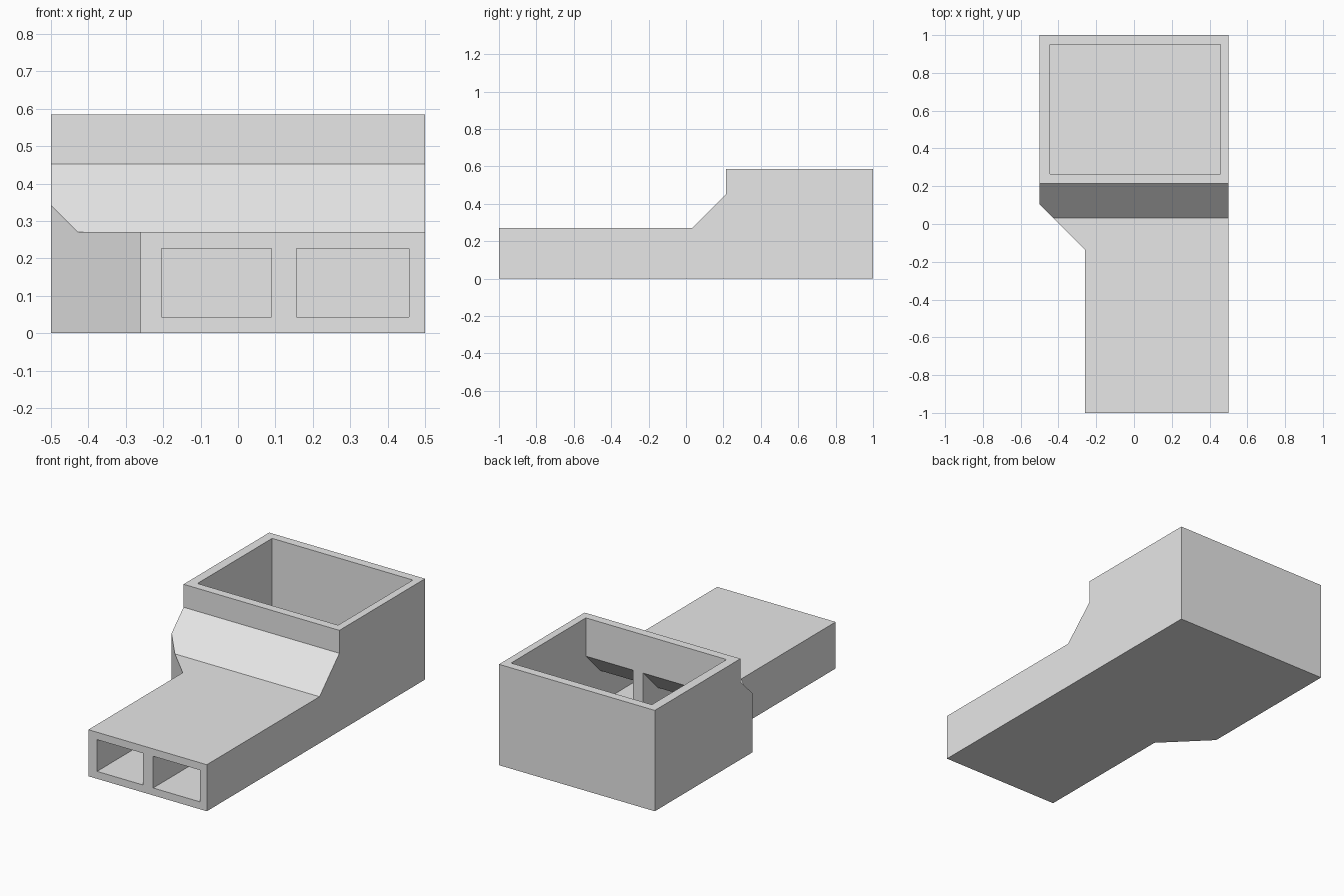
import bpy, bmesh
from mathutils import Vector

default = bpy.data.objects.get("Cube")
if default:
    bpy.data.objects.remove(default, do_unlink=True)

grey = bpy.data.materials.new("plain_grey")
grey.use_nodes = True
grey.diffuse_color = (0.8, 0.8, 0.8, 1)
grey.node_tree.nodes["Principled BSDF"].inputs["Base Color"].default_value = (0.8, 0.8, 0.8, 1)


def prism(name, profile, axis, low, high):
    """Extrude a flat profile along x (points are y, z) or z (points are x, y)."""
    bm = bmesh.new()
    place = (lambda a, b: (low, a, b)) if axis == "x" else (lambda a, b: (a, b, low))
    face = bm.faces.new([bm.verts.new(place(a, b)) for a, b in profile])
    ext = bmesh.ops.extrude_face_region(bm, geom=[face])
    step = Vector((high - low, 0, 0) if axis == "x" else (0, 0, high - low))
    bmesh.ops.translate(bm, vec=step, verts=[v for v in ext["geom"] if isinstance(v, bmesh.types.BMVert)])
    bmesh.ops.recalc_face_normals(bm, faces=bm.faces)
    mesh = bpy.data.meshes.new(name)
    bm.to_mesh(mesh)
    bm.free()
    mesh.materials.append(grey)
    obj = bpy.data.objects.new(name, mesh)
    bpy.context.collection.objects.link(obj)
    return obj


def carve(obj, cutter):
    """Subtract the cutter from the object and discard it."""
    mod = obj.modifiers.new("carve", "BOOLEAN")
    mod.operation, mod.solver, mod.object = "DIFFERENCE", "EXACT", cutter
    cutter.hide_render = True
    graph = bpy.context.evaluated_depsgraph_get()
    obj.data = bpy.data.meshes.new_from_object(obj.evaluated_get(graph))
    obj.modifiers.clear()
    bpy.data.objects.remove(cutter, do_unlink=True)


def notch(name, x, y):
    """Side recess along the neck, ending in a 45 degree shoulder at (x, y)."""
    reach = 0.4
    return prism(name, [(x, -1.4), (x, y), (x - reach, y + reach), (x - reach, -1.4)], "z", -0.3, 1)


# Outer shell: tall bin at the back, low neck at the front
body = prism("duct_body", [(-1, 0), (1, 0), (1, 0.585), (0.215, 0.585), (0.215, 0.452),
                           (0.033, 0.27), (-1, 0.27)], "x", -0.5, 0.5)
carve(body, notch("neck_notch", -0.26, -0.135))

# Hollow interior, open at the top of the bin and the front of the neck
cavity = prism("cavity", [(-1.2, 0.043), (0.95, 0.043), (0.95, 0.8), (0.265, 0.8),
                          (0.265, 0.363), (0.13, 0.227), (-1.2, 0.227)], "x", -0.446, 0.457)
carve(cavity, notch("cavity_notch", -0.204, -0.11))

# Wall left standing between the two front channels
carve(cavity, prism("divider", [(-1.4, -0.1), (0.265, -0.1), (0.265, 0.5), (-1.4, 0.5)],
                    "x", 0.089, 0.156))
carve(body, cavity)
